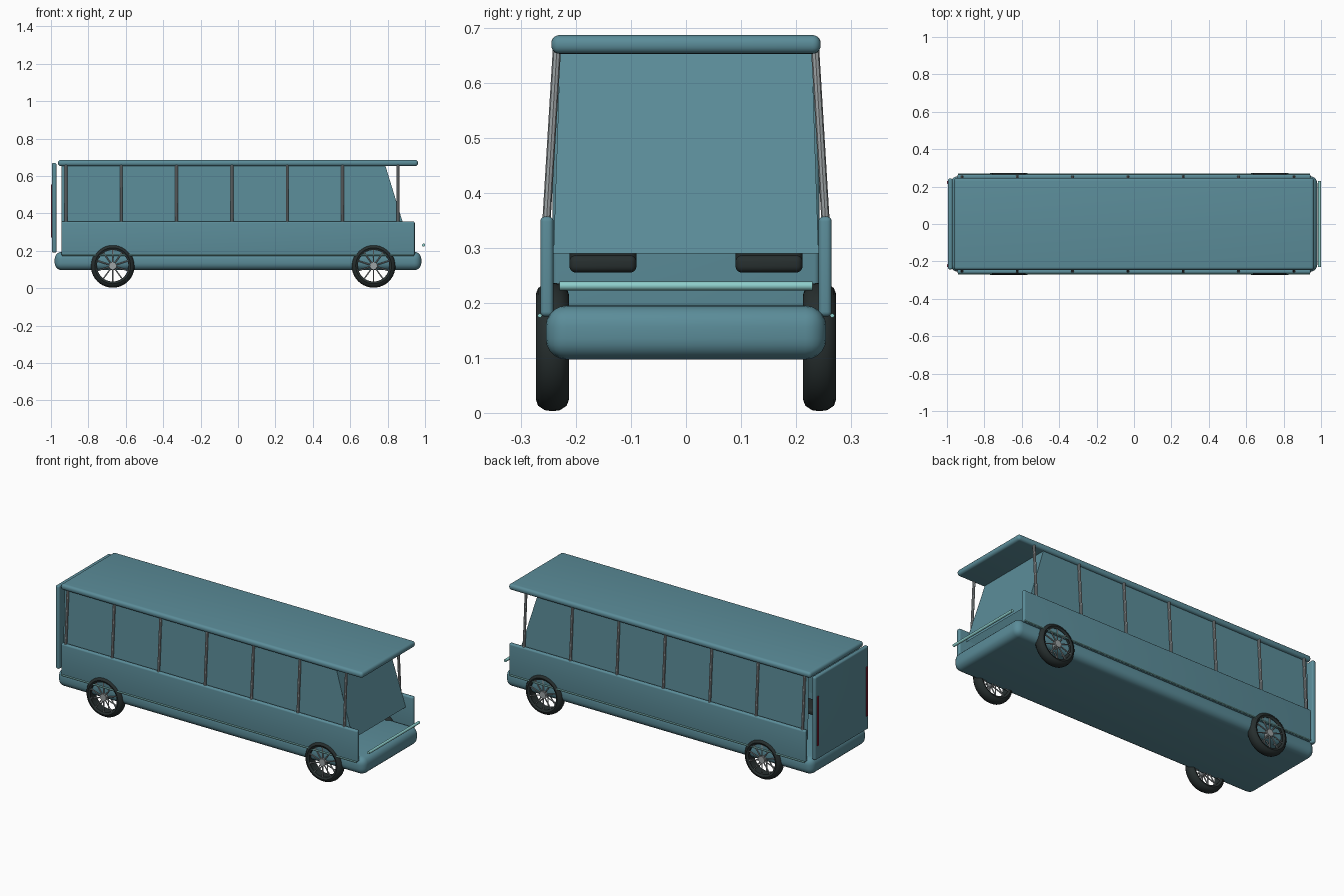
import bpy, bmesh
from math import cos, sin, pi
from mathutils import Vector

cube = bpy.data.objects.get("Cube")
if cube:
    bpy.data.objects.remove(cube)


def material(name, rgb):
    m = bpy.data.materials.new(name)
    m.use_nodes = True
    m.diffuse_color = (*rgb, 1)
    m.node_tree.nodes["Principled BSDF"].inputs["Base Color"].default_value = (*rgb, 1)
    return m


TEAL = material("teal paint", (0.105, 0.265, 0.32))
RUBBER = material("black rubber", (0.02, 0.028, 0.028))
METAL = material("grey metal", (0.33, 0.36, 0.37))
TRIM = material("pale teal trim", (0.27, 0.62, 0.6))
RED = material("red lamp", (0.25, 0.015, 0.04))


def finish(name, bm, mat, smooth=True):
    bmesh.ops.recalc_face_normals(bm, faces=bm.faces)
    mesh = bpy.data.meshes.new(name)
    bm.to_mesh(mesh)
    bm.free()
    mesh.materials.append(mat)
    ob = bpy.data.objects.new(name, mesh)
    bpy.context.collection.objects.link(ob)
    if smooth:
        bpy.ops.object.select_all(action='DESELECT')
        bpy.context.view_layer.objects.active = ob
        ob.select_set(True)
        bpy.ops.object.shade_smooth_by_angle(angle=0.7)
    return ob


def box(name, lo, hi, mat, bevel=0.0):
    bm = bmesh.new()
    bmesh.ops.create_cube(bm, size=1)
    lo, hi = Vector(lo), Vector(hi)
    for v in bm.verts:
        v.co = (lo + hi) / 2 + v.co * (hi - lo)
    if bevel:
        bmesh.ops.bevel(bm, geom=bm.edges[:], offset=bevel, segments=5,
                        profile=0.5, affect='EDGES')
    return finish(name, bm, mat, bevel > 0)


def add_rod(bm, a, b, r, sides=8):
    a, b = Vector(a), Vector(b)
    made = bmesh.ops.create_cone(bm, cap_ends=True, segments=sides,
                                 radius1=r, radius2=r, depth=(b - a).length)
    turn = (b - a).to_track_quat('Z', 'Y')
    for v in made["verts"]:
        v.co = turn @ v.co + (a + b) / 2


def rod(name, a, b, r, mat, sides=8):
    bm = bmesh.new()
    add_rod(bm, a, b, r, sides)
    return finish(name, bm, mat)


def panel(name, corners, thickness, mat):
    bm = bmesh.new()
    face = bm.faces.new([bm.verts.new(c) for c in corners])
    bmesh.ops.solidify(bm, geom=[face], thickness=thickness)
    return finish(name, bm, mat, False)


# Chassis, roof and rear wall
box("chassis", (-0.98, -0.255, 0.097), (0.98, 0.255, 0.195), TEAL, 0.038)
box("roof", (-0.962, -0.245, 0.653), (0.962, 0.245, 0.687), TEAL, 0.015)
box("rear_wall", (-0.995, -0.243, 0.19), (-0.97, 0.243, 0.67), TEAL, 0.01)

# Windscreen
panel("windscreen", [(0.9, -0.241, 0.29), (0.9, 0.241, 0.29),
                     (0.788, 0.229, 0.655), (0.788, -0.229, 0.655)], 0.003, TEAL)

WHEEL_R = 0.117
for s, side in ((1, "left"), (-1, "right")):
    # Side body, window sheet and trim line
    ys = sorted((s * 0.241, s * 0.265))
    box(side + "_side_body", (-0.945, ys[0], 0.175), (0.945, ys[1], 0.357), TEAL, 0.009)
    panel(side + "_window", [(-0.945, s * 0.241, 0.3), (0.897, s * 0.241, 0.3),
                             (0.788, s * 0.229, 0.655), (-0.945, s * 0.229, 0.655)],
          0.002, TEAL)
    rod(side + "_trim_line", (-0.94, s * 0.266, 0.177), (0.94, s * 0.266, 0.177), 0.004, TRIM)

    # Window posts
    for i in range(7):
        x = -0.92 + i * 0.2958
        rod(f"{side}_post_{i + 1}", (x, s * 0.254, 0.345), (x, s * 0.235, 0.658), 0.0075, METAL)

    # Tail lamp
    ys = sorted((s * 0.215, s * 0.23))
    box(side + "_tail_lamp", (-1.0, ys[0], 0.27), (-0.99, ys[1], 0.555), RED, 0.003)

    # Seats
    for i in range(7):
        x = -0.75 + i * 0.2
        ys = sorted((s * 0.09, s * 0.212))
        box(f"{side}_seat_{i + 1}", (x, ys[0], 0.255), (x + 0.12, ys[1], 0.287), RUBBER, 0.012)
        box(f"{side}_seat_back_{i + 1}", (x - 0.02, ys[0], 0.265), (x + 0.01, ys[1], 0.42),
            RUBBER, 0.012)

    # Wheels
    for x, end in ((0.725, "front"), (-0.67, "rear")):
        name = f"{end}_{side}"
        mid, z = s * 0.243, WHEEL_R + 0.003
        profile = [(0.084, -0.024), (0.096, -0.03), (0.107, -0.026), (0.115, -0.014),
                   (0.117, 0), (0.115, 0.014), (0.107, 0.026), (0.096, 0.03), (0.084, 0.024)]
        bm = bmesh.new()
        n = 40
        rings = [[bm.verts.new((x + r * cos(2 * pi * k / n), mid + y, z + r * sin(2 * pi * k / n)))
                  for r, y in profile] for k in range(n)]
        m = len(profile)
        for k in range(n):
            a, b = rings[k], rings[(k + 1) % n]
            for j in range(m):
                bm.faces.new((a[j], a[(j + 1) % m], b[(j + 1) % m], b[j]))
        finish(name + "_tyre", bm, RUBBER)

        bm = bmesh.new()
        add_rod(bm, (x, mid - 0.028, z), (x, mid + 0.028, z), 0.02, 16)
        for k in range(10):
            t = 2 * pi * (k + 0.5) / 10
            for y in (-0.022, 0.022):
                add_rod(bm, (x, mid + y, z),
                        (x + 0.09 * cos(t), mid + y, z + 0.09 * sin(t)), 0.0035, 6)
        finish(name + "_hub_and_spokes", bm, METAL)

# Front bar
rod("front_bar", (0.992, -0.23, 0.231), (0.992, 0.23, 0.231), 0.008, TRIM, 12)
